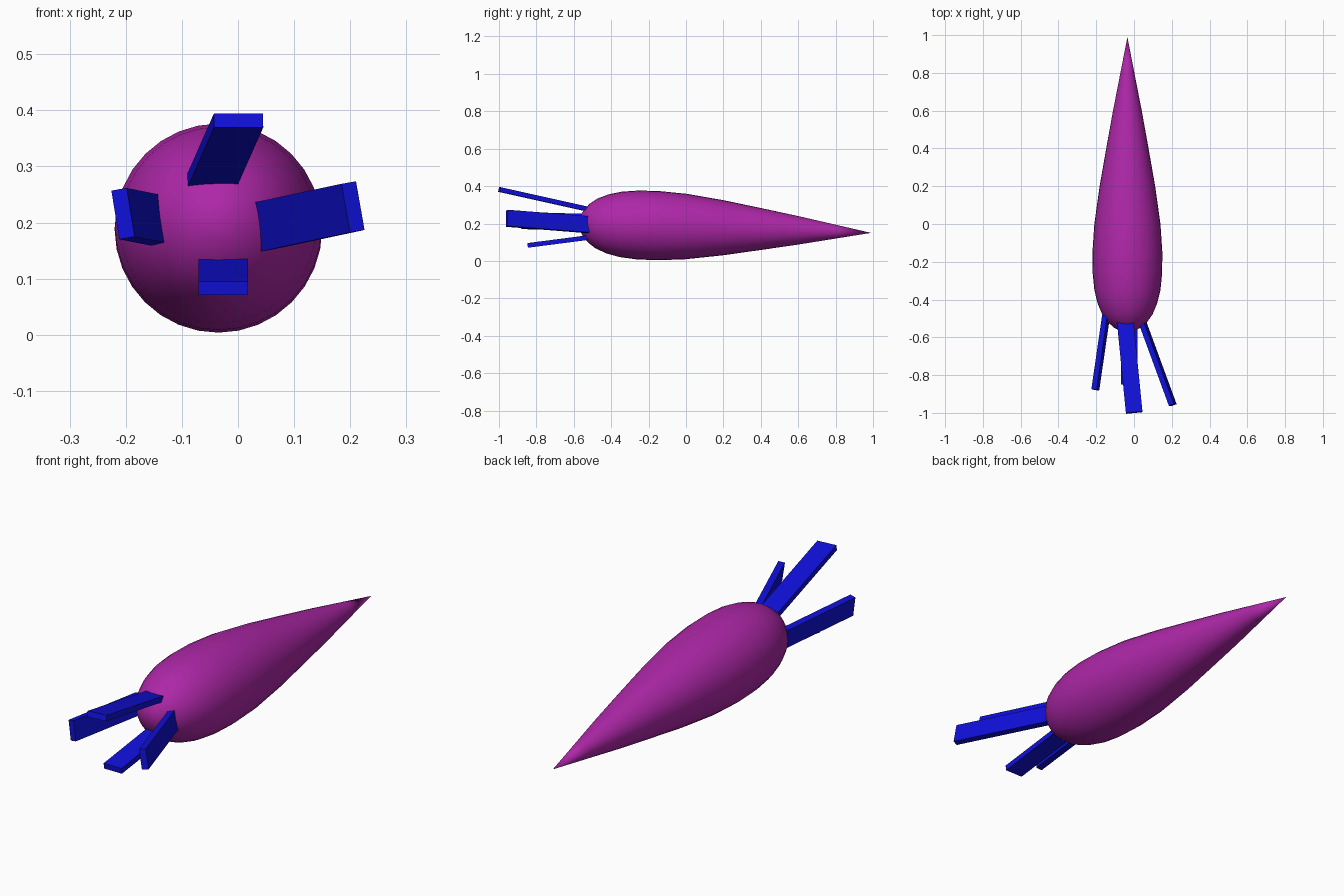
import bpy, bmesh, math
from mathutils import Vector, Matrix

if "Cube" in bpy.data.objects:
    bpy.data.objects.remove(bpy.data.objects["Cube"])


def material(name, color):
    m = bpy.data.materials.new(name)
    m.diffuse_color = color
    m.use_nodes = True
    m.node_tree.nodes["Principled BSDF"].inputs["Base Color"].default_value = m.diffuse_color
    return m


def make_object(name, bm, mat):
    bmesh.ops.recalc_face_normals(bm, faces=bm.faces)
    me = bpy.data.meshes.new(name)
    bm.to_mesh(me)
    bm.free()
    me.materials.append(mat)
    ob = bpy.data.objects.new(name, me)
    bpy.context.collection.objects.link(ob)
    return ob


purple = material("purple", (0.42, 0.02, 0.39, 1))
blue = material("blue", (0.005, 0.005, 0.7, 1))

# Body: teardrop lathed around a slightly tilted lengthwise axis (y, radius)
profile = [(-0.575, 0), (-0.568, 0.035), (-0.55, 0.07), (-0.52, 0.104),
           (-0.48, 0.133), (-0.42, 0.158), (-0.35, 0.175), (-0.26, 0.184),
           (-0.15, 0.185), (0, 0.175), (0.2, 0.147), (0.4, 0.112),
           (0.6, 0.076), (0.8, 0.037), (0.99, 0)]
tip = Vector((-0.035, 0.99, 0.15))
bm = bmesh.new()
vs = [bm.verts.new((0, y - tip.y, r)) for y, r in profile]
edges = [bm.edges.new(p) for p in zip(vs, vs[1:])]
bmesh.ops.spin(bm, geom=vs + edges, cent=(0, 0, 0), axis=(0, 1, 0),
               angle=math.tau, steps=32)
bmesh.ops.remove_doubles(bm, verts=bm.verts, dist=0.0005)
bmesh.ops.transform(bm, verts=bm.verts,
                    matrix=Matrix.Translation(tip) @ Matrix.Rotation(-0.034, 4, 'X'))
body = make_object("body", bm, purple)
body.data.polygons.foreach_set("use_smooth", [True] * len(body.data.polygons))


# Tentacles: flat straps from start to end, broad side along the width direction
def strap(name, start, end, width_dir, thickness, width=0.088):
    a, b = Vector(start), Vector(end)
    along = (b - a).normalized()
    a -= along * 0.015
    wide = Vector(width_dir)
    wide = (wide - along * wide.dot(along)).normalized()
    thin = along.cross(wide)
    rot = Matrix((wide, along, thin)).transposed().to_4x4()
    bm = bmesh.new()
    bmesh.ops.create_cube(bm, size=1)
    bmesh.ops.scale(bm, verts=bm.verts, vec=(width, (b - a).length, thickness))
    bmesh.ops.transform(bm, verts=bm.verts,
                        matrix=Matrix.Translation((a + b) / 2) @ rot)
    make_object(name, bm, blue)


strap("top_tentacle", (-0.045, -0.53, 0.278), (0.001, -0.998, 0.382), (1, 0.1, 0), 0.025)
strap("bottom_tentacle", (-0.026, -0.53, 0.124), (-0.026, -0.847, 0.083), (1, 0, 0), 0.025)
strap("right_tentacle", (0.05, -0.535, 0.195), (0.205, -0.958, 0.228), (-0.17, 0, 1), 0.028)
strap("left_tentacle", (-0.15, -0.50, 0.205), (-0.205, -0.878, 0.216), (-0.17, 0, 1), 0.028)
